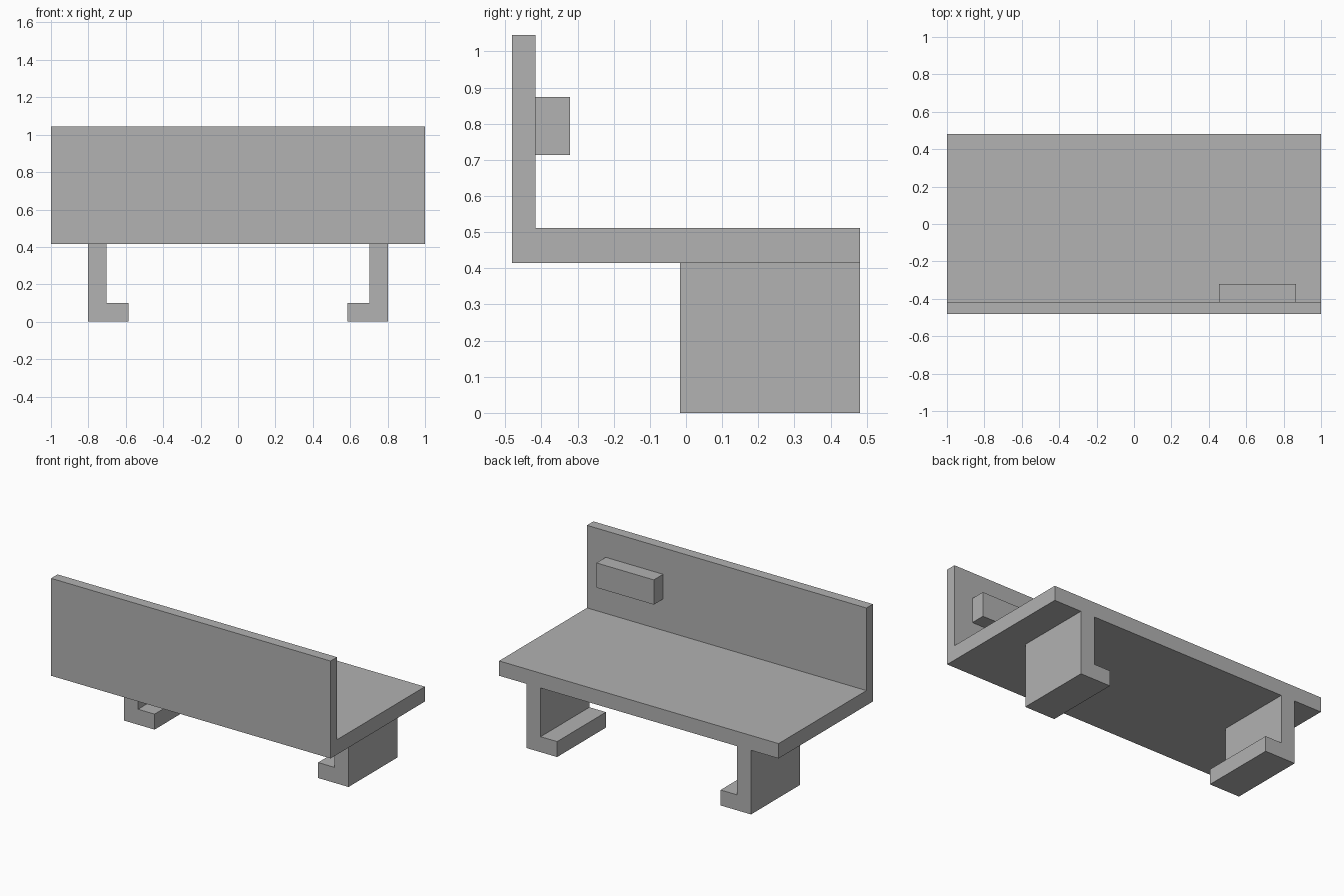
import bpy
import bmesh
from mathutils import Vector

cube = bpy.data.objects.get("Cube")
if cube:
    bpy.data.objects.remove(cube, do_unlink=True)

# Single plain grey
GREY = (0.445, 0.445, 0.445, 1.0)
grey = bpy.data.materials.new("plain grey")
grey.use_nodes = True
grey.diffuse_color = GREY
grey.node_tree.nodes["Principled BSDF"].inputs["Base Color"].default_value = GREY


def extrude_profile(name, points, offset):
    """Make a solid by sweeping a closed 3D outline along an offset."""
    bm = bmesh.new()
    face = bm.faces.new([bm.verts.new(p) for p in points])
    swept = bmesh.ops.extrude_face_region(bm, geom=[face], use_keep_orig=True)
    moved = [g for g in swept["geom"] if isinstance(g, bmesh.types.BMVert)]
    bmesh.ops.translate(bm, verts=moved, vec=Vector(offset))
    bmesh.ops.recalc_face_normals(bm, faces=bm.faces)
    mesh = bpy.data.meshes.new(name)
    bm.to_mesh(mesh)
    bm.free()
    mesh.materials.append(grey)
    obj = bpy.data.objects.new(name, mesh)
    bpy.context.collection.objects.link(obj)
    return obj


FRONT, BACK = -0.482, 0.482
PANEL = -0.416            # inner face of the upright panel
UNDER, DECK, TOP = 0.415, 0.511, 1.045

# L-shaped shelf: deck and upright panel in one piece
shelf = [(FRONT, UNDER), (BACK, UNDER), (BACK, DECK),
         (PANEL, DECK), (PANEL, TOP), (FRONT, TOP)]
extrude_profile("shelf_and_panel", [(-1, y, z) for y, z in shelf], (2, 0, 0))

# Block on the inner face of the panel
block = [(PANEL, 0.714), (-0.321, 0.714), (-0.321, 0.874), (PANEL, 0.874)]
extrude_profile("panel_block", [(0.455, y, z) for y, z in block], (0.411, 0, 0))

# Mirrored brackets with feet turned inward
bracket = [(0.803, 0), (0.803, UNDER), (0.703, UNDER),
           (0.703, 0.1), (0.585, 0.1), (0.585, 0)]
for side, sign in (("left", 1), ("right", -1)):
    extrude_profile(side + "_bracket",
                    [(sign * x, -0.017, z) for x, z in bracket],
                    (0, BACK + 0.017, 0))
